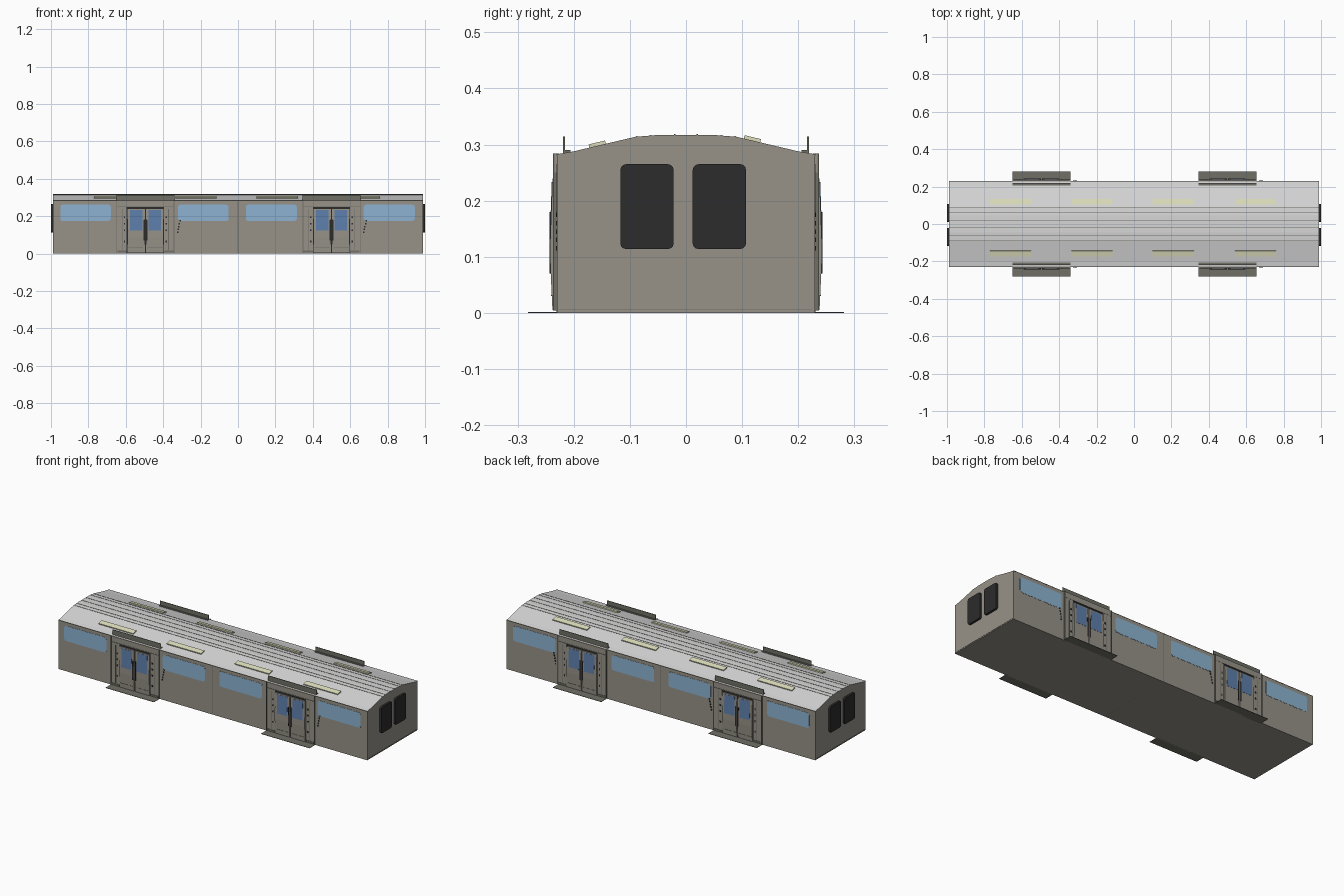
import bpy, bmesh, math
from mathutils import Matrix, Vector

cube = bpy.data.objects.get("Cube")
if cube:
    bpy.data.objects.remove(cube, do_unlink=True)


def material(name, r, g, b):
    m = bpy.data.materials.new(name)
    m.use_nodes = True
    m.diffuse_color = (r, g, b, 1)
    bsdf = next(n for n in m.node_tree.nodes if n.type == 'BSDF_PRINCIPLED')
    bsdf.inputs["Base Color"].default_value = (r, g, b, 1)
    bsdf.inputs["Roughness"].default_value = 0.7
    return m


BODY = material("warm grey metal", 0.31, 0.29, 0.25)
ROOF = material("pale roof grey", 0.68, 0.68, 0.68)
TRIM = material("dark trim grey", 0.16, 0.16, 0.135)
GLASS = material("light blue glass", 0.27, 0.45, 0.64)
DOORGLASS = material("deep blue glass", 0.11, 0.21, 0.41)
BLACK = material("black rubber", 0.025, 0.025, 0.025)
LAMP = material("pale yellow lamp", 0.72, 0.72, 0.5)


def finish(name, bm, *mats):
    bmesh.ops.recalc_face_normals(bm, faces=bm.faces)
    me = bpy.data.meshes.new(name)
    bm.to_mesh(me)
    bm.free()
    for m in mats:
        me.materials.append(m)
    ob = bpy.data.objects.new(name, me)
    bpy.context.collection.objects.link(ob)
    return ob


def prism(points, offset):
    bm = bmesh.new()
    face = bm.faces.new([bm.verts.new(p) for p in points])
    new = bmesh.ops.extrude_face_region(bm, geom=[face])["geom"]
    verts = [v for v in new if isinstance(v, bmesh.types.BMVert)]
    bmesh.ops.translate(bm, verts=verts, vec=offset)
    return bm


def box(name, x, y, z, mat, turn=None):
    """Box from (low, high) ranges, optionally turned about its centre."""
    bm = bmesh.new()
    bmesh.ops.create_cube(bm, size=1)
    mid = [sum(r) / 2 for r in (x, y, z)]
    size = [abs(r[1] - r[0]) for r in (x, y, z)]
    m = Matrix.Translation(mid) @ (turn or Matrix()) @ Matrix.Diagonal((*size, 1))
    bm.transform(m)
    return finish(name, bm, mat)


def plate(name, a, z, depth, mat, r=0.0, end=False):
    """Upright plate with rounded corners, facing y, or x for the ends."""
    pts = []
    for cx, cz, start in ((a[1] - r, z[1] - r, 0), (a[0] + r, z[1] - r, 90),
                          (a[0] + r, z[0] + r, 180), (a[1] - r, z[0] + r, 270)):
        for i in range(4 if r else 1):
            t = math.radians(start + 30 * i)
            u, w = cx + r * math.cos(t), cz + r * math.sin(t)
            pts.append((depth[0], u, w) if end else (u, depth[0], w))
    d = depth[1] - depth[0]
    return finish(name, prism(pts, (d, 0, 0) if end else (0, d, 0)), mat)


# Carriage body: one cross-section swept along x, roof faces coloured by direction
HALF, WALL = 0.988, 0.23
half = [(WALL, 0), (WALL, 0.283), (0.2, 0.288), (0.09, 0.314), (0.045, 0.3175)]
section = half + [(-y, z) for y, z in reversed(half)]
bm = prism([(-HALF, y, z) for y, z in section], (2 * HALF, 0, 0))
bmesh.ops.recalc_face_normals(bm, faces=bm.faces)
for f in bm.faces:
    f.material_index = int(f.normal.z > 0.1)
finish("carriage_body", bm, BODY, ROOF)


def roof_z(y):
    pts = half[1:]
    for (y1, z1), (y0, z0) in zip(pts, pts[1:]):
        if y0 <= abs(y) <= y1:
            return z0 + (z1 - z0) * (abs(y) - y0) / (y1 - y0)
    return pts[-1][1]


# Raised ribs along the roof
for i, y in enumerate((-0.088, -0.063, -0.02, 0.02, 0.063, 0.088)):
    z = roof_z(y)
    box(f"roof_rib_{i}", (-HALF, HALF), (y - 0.0015, y + 0.0015), (z - 0.002, z + 0.001), TRIM)

# Roof lamps lying on the two slopes
slope = math.atan2(0.026, 0.11)
for y, turn in ((-0.158, slope), (0.118, -slope)):
    for x in (-0.66, -0.225, 0.21, 0.65):
        z = roof_z(y) + 0.002
        box("roof_lamp", (x - 0.11, x + 0.11), (y - 0.015, y + 0.015), (z - 0.004, z + 0.004),
            LAMP, Matrix.Rotation(turn, 4, 'X'))

# Paired dark windows on both ends
for s in (-1, 1):
    for lo, hi in ((-0.117, -0.022), (0.012, 0.107)):
        plate("end_window", (lo, hi), (0.114, 0.265), (s * 0.986, s * 1.0), BLACK, 0.01, True)
    box("end_sill_line", (s * HALF, s * 0.9895), (-0.225, 0.225), (0.005, 0.0065), TRIM)


def doorway(s, cx):
    def part(name, x0, x1, z0, z1, y0, y1, mat, r=0.0):
        plate(name, (cx + x0, cx + x1), (z0, z1), (s * y0, s * y1), mat, r)

    # Surround, fold-up rain guard and floor step
    part("door_recess", -0.1, 0.1, 0.004, 0.25, 0.228, 0.232, BLACK)
    part("door_header", -0.155, 0.155, 0.25, 0.284, 0.226, 0.234, BODY)
    part("header_seam", -0.15, 0.15, 0.25, 0.253, 0.228, 0.2355, TRIM)
    part("rain_guard", -0.155, 0.155, 0.286, 0.314, 0.216, 0.219, TRIM)
    box("guard_foot", (cx - 0.155, cx + 0.155), (s * 0.206, s * 0.219), (0.284, 0.29), TRIM)
    box("door_step", (cx - 0.155, cx + 0.155), (s * 0.22, s * 0.282), (0, 0.002), TRIM)
    for m in (-1, 1):
        def side(name, a, b, *rest):
            part(name, min(m * a, m * b), max(m * a, m * b), *rest)
        side("door_jamb", 0.1, 0.153, 0.004, 0.25, 0.226, 0.235, BODY)
        side("jamb_edge", 0.151, 0.155, 0.004, 0.284, 0.226, 0.237, TRIM)
        side("jamb_groove", 0.122, 0.125, 0.02, 0.24, 0.23, 0.2357, TRIM)
        # Door leaf with a gently bulging face
        profile = ((0.23, 0.005), (0.238, 0.005), (0.242, 0.09), (0.242, 0.13),
                   (0.238, 0.24), (0.23, 0.24))
        pts = [(cx + m * 0.003, s * y, z) for y, z in profile]
        finish("door_leaf", prism(pts, (m * 0.093, 0, 0)), BODY)
        # Pane follows the slope of the upper leaf
        pane = [(cx + m * x, s * y, z) for x, y, z in (
            (0.016, 0.243, 0.125), (0.082, 0.243, 0.125),
            (0.082, 0.2393, 0.233), (0.016, 0.2393, 0.233))]
        finish("door_pane", prism(pane, (0, -s * 0.003, 0)), DOORGLASS)
        # Handles, lower vents and call buttons
        side("door_handle", 0.006, 0.011, 0.07, 0.18, 0.238, 0.2435, BLACK)
        side("kick_line", 0.012, 0.09, 0.03, 0.032, 0.236, 0.2405, TRIM)
        for z in (0.06, 0.12, 0.155, 0.19):
            side("jamb_button", 0.108, 0.115, z, z + 0.009, 0.23, 0.237, BLACK)
        side("jamb_foot", 0.1, 0.15, 0.006, 0.016, 0.23, 0.237, TRIM)


# Both long sides
for s in (-1, 1):
    for lo, hi in ((-0.95, -0.68), (-0.32, -0.05), (0.042, 0.315), (0.672, 0.945)):
        plate("window_seal", (lo - 0.003, hi + 0.003), (0.172, 0.265),
              (s * 0.229, s * 0.2305), BODY, 0.014)
        plate("side_window", (lo, hi), (0.175, 0.262), (s * 0.229, s * 0.2312), GLASS, 0.013)
    for cx in (-0.495, 0.5):
        doorway(s, cx)
        # Small slanted rows of dark fittings beside the doors
        for i in range(5):
            x, z = cx + 0.185 - i * 0.003, 0.175 - i * 0.015
            plate("wall_fitting", (x - 0.004, x + 0.004), (z - 0.004, z + 0.004),
                  (s * 0.229, s * 0.232), BLACK)
    plate("wall_seam", (-0.002, 0.002), (0.002, 0.283), (s * 0.229, s * 0.231), TRIM)
    box("eaves_line", (-HALF, HALF), (s * 0.226, s * 0.2308), (0.281, 0.2835), TRIM)

# Seam across the underside
box("floor_seam", (-0.002, 0.002), (-WALL, WALL), (0, 0.001), TRIM)
